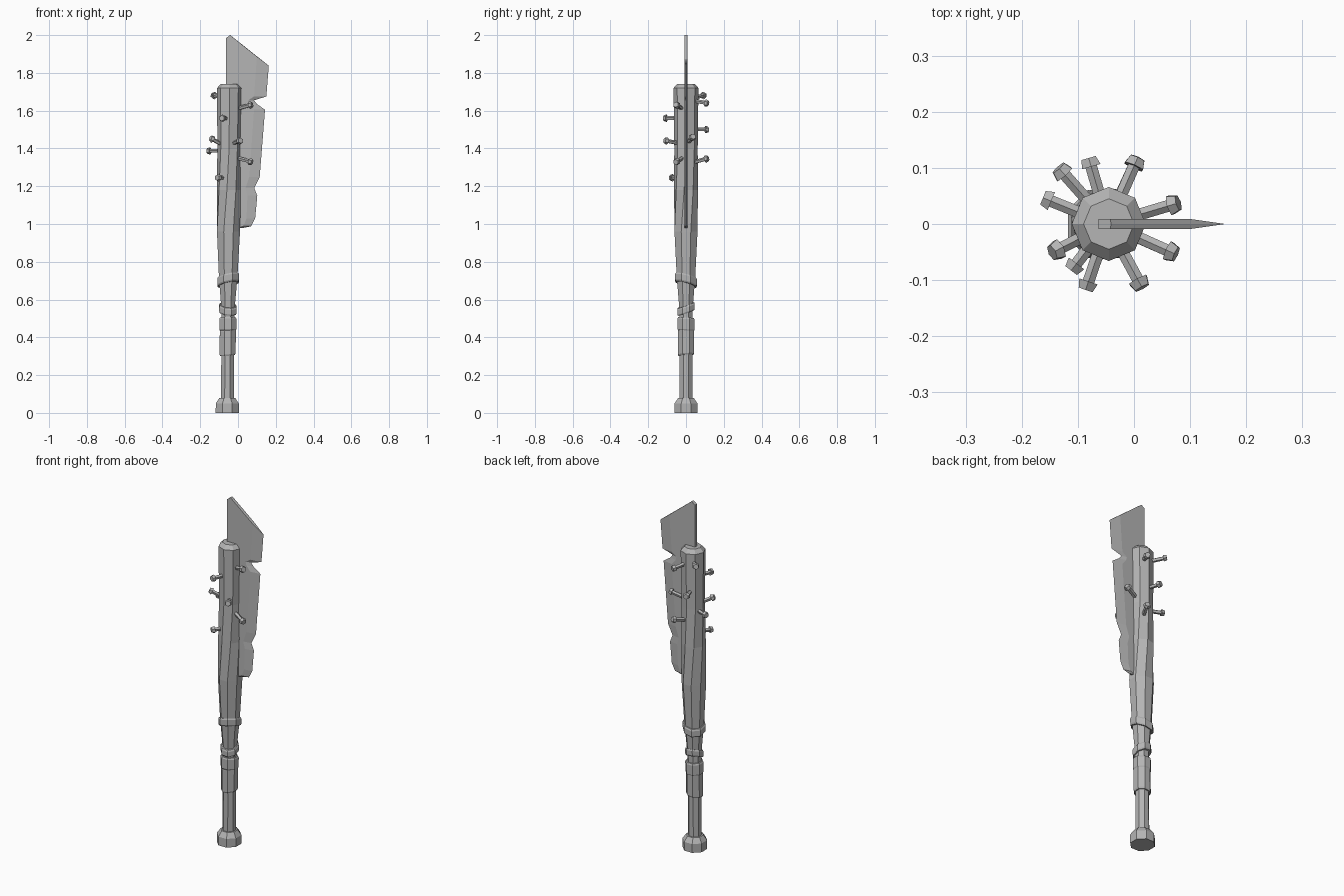
import bpy
import bmesh
from math import cos, sin, pi, hypot
from mathutils import Vector, Matrix

cube = bpy.data.objects.get("Cube")
if cube:
    bpy.data.objects.remove(cube, do_unlink=True)

GREY = (0.46, 0.46, 0.46, 1)
mat = bpy.data.materials.new("plain grey")
mat.use_nodes = True
mat.diffuse_color = GREY
mat.node_tree.nodes["Principled BSDF"].inputs["Base Color"].default_value = GREY


def finish(name, bm):
    bmesh.ops.recalc_face_normals(bm, faces=bm.faces)
    mesh = bpy.data.meshes.new(name)
    bm.to_mesh(mesh)
    bm.free()
    mesh.materials.append(mat)
    obj = bpy.data.objects.new(name, mesh)
    bpy.context.collection.objects.link(obj)
    return obj


def axis_x(z):
    # The bat leans very slightly
    return -0.057 + 0.007 * z


def lathe(name, profile, sides=8, slope=(0, 0)):
    """Stack rings of (radius, height, twist) around the bat's axis."""
    bm = bmesh.new()
    rings = []
    for r, z, twist in profile:
        ring = []
        for i in range(sides):
            a = 2 * pi * (i + 0.5 + twist) / sides
            x, y = r * cos(a), r * sin(a)
            ring.append(bm.verts.new((axis_x(z) + x, y, z + slope[0] * x + slope[1] * y)))
        rings.append(ring)
    for low, high in zip(rings, rings[1:]):
        for i in range(sides):
            j = (i + 1) % sides
            bm.faces.new((low[i], low[j], high[j], high[i]))
    bm.faces.new(rings[0])
    bm.faces.new(rings[-1])
    return finish(name, bm)


# Knob, handle and barrel
lathe("knob", [(0.066, 0, 0), (0.066, 0.05, 0), (0.046, 0.078, 0)])
lathe("handle", [(0.037, 0.06, 0), (0.036, 0.3, 0), (0.038, 0.55, 0), (0.053, 0.72, 0)])
lathe("barrel", [(0.052, 0.7, 0), (0.066, 0.96, 0), (0.064, 1.18, 0.3),
                 (0.062, 1.4, 0.5), (0.066, 1.72, 0.5), (0.045, 1.742, 0.5)])

# Wrapped grip tape: bottom, top, radius and slope of each turn
for i, (low, high, r, slope) in enumerate([
        (0.305, 0.445, 0.046, (0.1, 0.08)), (0.435, 0.505, 0.049, (0, -0.05)),
        (0.53, 0.57, 0.05, (-0.1, 0.35)), (0.68, 0.725, 0.062, (0.2, -0.25))]):
    lathe(f"grip_band_{i + 1}",
          [(r - 0.004, low, 0), (r, low + 0.008, 0), (r, high - 0.008, 0), (r - 0.004, high, 0)],
          slope=slope)

# Blade: shoulder x, z and cutting edge x, z from bottom to top
SPINE, HALF = -0.063, 0.009
rows = [(0.005, 0.98, 0.03, 0.98), (0.03, 0.99, 0.07, 0.988), (0.045, 1.03, 0.091, 1.03),
        (0.05, 1.15, 0.102, 1.15), (0.04, 1.19, 0.086, 1.19), (0.06, 1.25, 0.115, 1.25),
        (0.085, 1.605, 0.143, 1.605), (0.06, 1.635, 0.1, 1.635), (0.055, 1.655, 0.085, 1.655),
        (0.085, 1.675, 0.15, 1.675), (0.1, 1.886, 0.163, 1.838), (-0.042, 2.0, -0.041, 2.0)]
bm = bmesh.new()
sections = []
for sx, sz, ex, ez in rows:
    points = [(SPINE, -HALF, min(sz, 1.985)), (sx, -HALF, sz), (ex, 0, ez),
              (sx, HALF, sz), (SPINE, HALF, min(sz, 1.985))]
    sections.append([bm.verts.new(p) for p in points])
for low, high in zip(sections, sections[1:]):
    for i in range(5):
        j = (i + 1) % 5
        bm.faces.new((low[i], low[j], high[j], high[i]))
bm.faces.new(sections[0])
bm.faces.new(sections[-1])
finish("blade", bm)

# Nails: head position and how far the head rises above its root
nails = [(0.066, -0.05, 1.63, 0.015), (-0.083, -0.108, 1.56, 0),
         (0.01, -0.105, 1.44, 0.01), (0.066, -0.05, 1.33, -0.015),
         (-0.106, -0.075, 1.245, 0), (-0.138, -0.047, 1.45, 0.03),
         (-0.153, 0.043, 1.387, 0), (-0.128, 0.093, 1.68, 0.01),
         (0.07, 0.035, 1.46, 0.02), (-0.078, 0.108, 1.5, 0),
         (0.002, 0.108, 1.64, -0.01), (0.002, 0.108, 1.345, 0.015)]
for n, (x, y, z, rise) in enumerate(nails):
    head = Vector((x, y, z))
    outward = Vector((x - axis_x(z), y, 0)).normalized()
    outward.z = rise / 0.06
    outward.normalize()
    turn = outward.to_track_quat('Z', 'Y').to_matrix().to_4x4()
    bm = bmesh.new()
    bmesh.ops.create_cone(bm, cap_ends=True, segments=5, radius1=0.011, radius2=0.011, depth=0.09,
                          matrix=Matrix.Translation(head - outward * 0.045) @ turn)
    bmesh.ops.create_cone(bm, cap_ends=True, segments=6, radius1=0.02, radius2=0.015, depth=0.016,
                          matrix=Matrix.Translation(head + outward * 0.002) @ turn)
    finish(f"nail_{n + 1}", bm)
